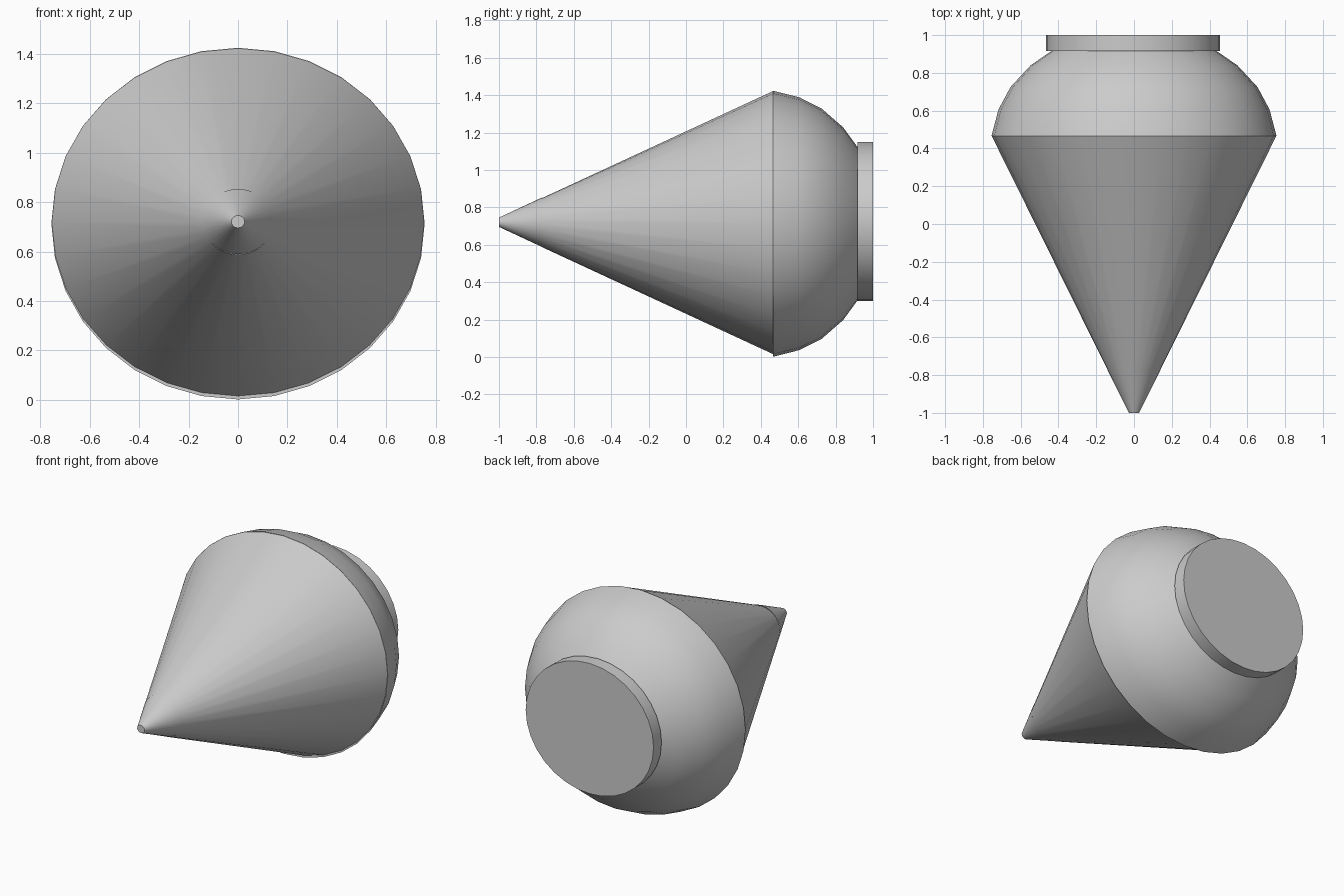
import bpy, bmesh, math

if "Cube" in bpy.data.objects:
    bpy.data.objects.remove(bpy.data.objects["Cube"])

SIDES = 32


def lathe(name, profile, cx=0.0, cz=0.72, cap_start=False, cap_end=False):
    """Elliptical lathe along y; profile rows are (y, x radius, z radius)."""
    bm = bmesh.new()
    rings = []
    for y, rx, rz in profile:
        rings.append([bm.verts.new((cx + rx * math.sin(a), y, cz + rz * math.cos(a)))
                      for a in (2 * math.pi * i / SIDES for i in range(SIDES))])
    for r0, r1 in zip(rings, rings[1:]):
        for i in range(SIDES):
            j = (i + 1) % SIDES
            bm.faces.new((r0[i], r0[j], r1[j], r1[i]))
    if cap_start:
        bm.faces.new(rings[0])
    if cap_end:
        bm.faces.new(rings[-1])
    bmesh.ops.recalc_face_normals(bm, faces=bm.faces)
    # Open shells: make the normals face away from the axis or along it
    f = max(bm.faces, key=lambda p: abs(p.normal.x * (p.calc_center_median().x - cx)))
    if f.normal.x * (f.calc_center_median().x - cx) < 0:
        bmesh.ops.reverse_faces(bm, faces=bm.faces)
    me = bpy.data.meshes.new(name)
    bm.to_mesh(me)
    bm.free()
    ob = bpy.data.objects.new(name, me)
    bpy.context.collection.objects.link(ob)
    bpy.ops.object.select_all(action='DESELECT')
    ob.select_set(True)
    bpy.context.view_layer.objects.active = ob
    bpy.ops.object.shade_smooth_by_angle(angle=math.radians(30))
    return ob


# Blunt tip and the long cone behind it
lathe("tip", [(-1.0, 0.027, 0.025), (-0.77, 0.142, 0.132)], cz=0.721, cap_start=True)
lathe("cone", [(-0.77, 0.141, 0.131), (0.465, 0.753, 0.703)], cz=0.719)

# Rounded rear dome, with a thin lip around the cone's base
dome = [(0.465, 0.98), (0.465, 1.0), (0.607, 0.95), (0.725, 0.866),
        (0.84, 0.725), (0.918, 0.575)]
lathe("dome", [(y, 0.755 * s, 0.711 * s) for y, s in dome], cz=0.713)

# Flat collar disc at the back
lathe("collar", [(0.917, 0.42, 0.39), (0.917, 0.461, 0.425), (1.0, 0.461, 0.425)],
      cx=-0.005, cz=0.726, cap_end=True)
